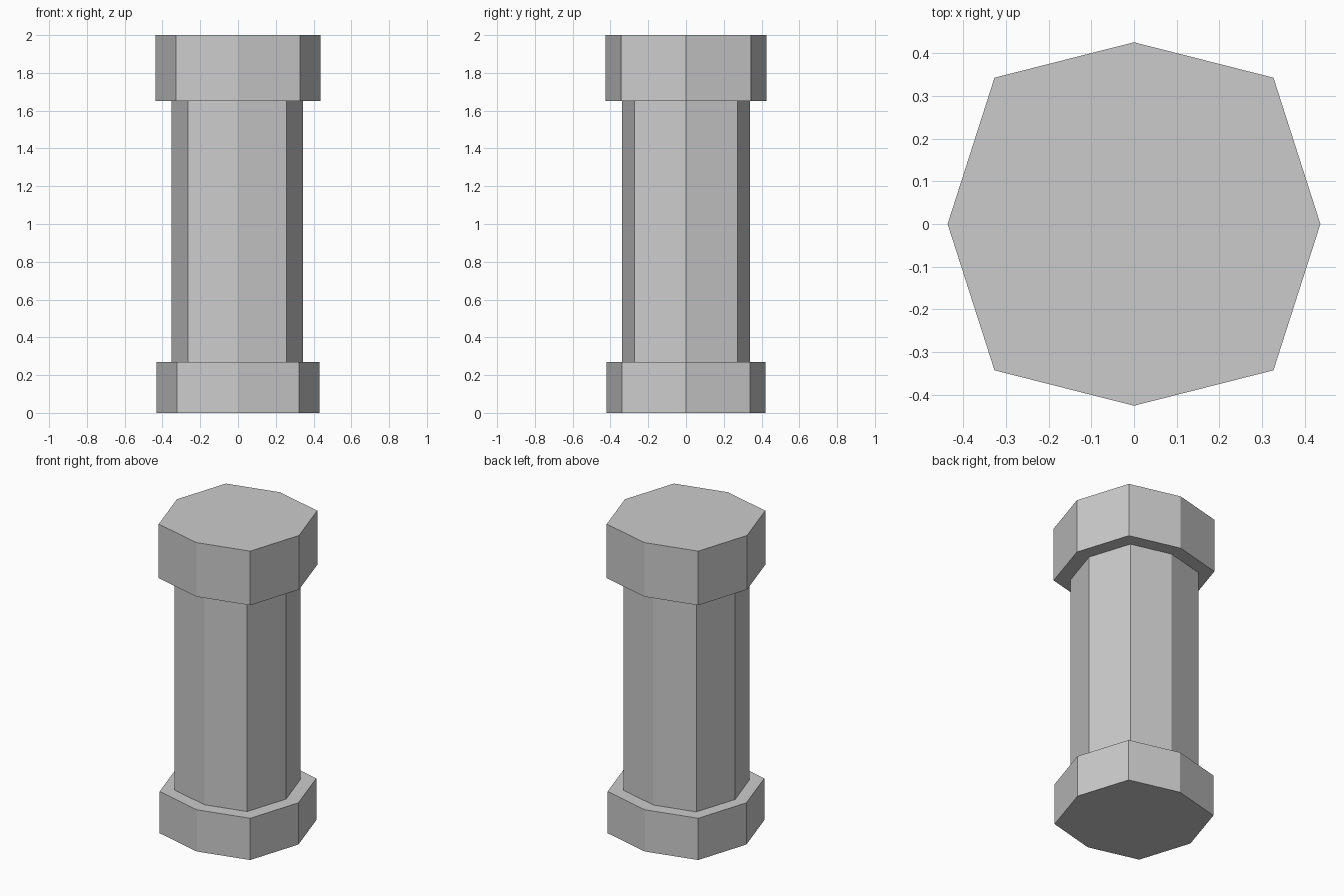
import bpy, bmesh

if "Cube" in bpy.data.objects:
    bpy.data.objects.remove(bpy.data.objects["Cube"])

# Sections as (half width x, half depth y, corner x, corner y, centre x)
BASE = (0.432, 0.421, 0.324, 0.338, 0.0)
SHAFT = (0.348, 0.338, 0.260, 0.272, -0.004)
CAP = (0.437, 0.426, 0.327, 0.343, 0.0)


def octagon(bm, section, z):
    """Ring of eight vertices forming a slightly irregular octagon."""
    a, b, c, d, ox = section
    pts = [(a, 0), (c, d), (0, b), (-c, d), (-a, 0), (-c, -d), (0, -b), (c, -d)]
    return [bm.verts.new((x + ox, y, z)) for x, y in pts]


# Rings from the ground up: base block, narrow shaft, taller cap block
levels = [(BASE, 0.0), (BASE, 0.27), (SHAFT, 0.27),
          (SHAFT, 1.65), (CAP, 1.65), (CAP, 2.0)]

bm = bmesh.new()
rings = [octagon(bm, section, z) for section, z in levels]

# Walls and ledges between neighbouring rings
for low, high in zip(rings, rings[1:]):
    for i in range(8):
        j = (i + 1) % 8
        bm.faces.new((low[i], low[j], high[j], high[i]))

# Closed underside and top
bm.faces.new(rings[0][::-1])
bm.faces.new(rings[-1])
bmesh.ops.recalc_face_normals(bm, faces=bm.faces)

mesh = bpy.data.meshes.new("octagonal_column")
bm.to_mesh(mesh)
bm.free()
column = bpy.data.objects.new("octagonal_column", mesh)
bpy.context.collection.objects.link(column)
